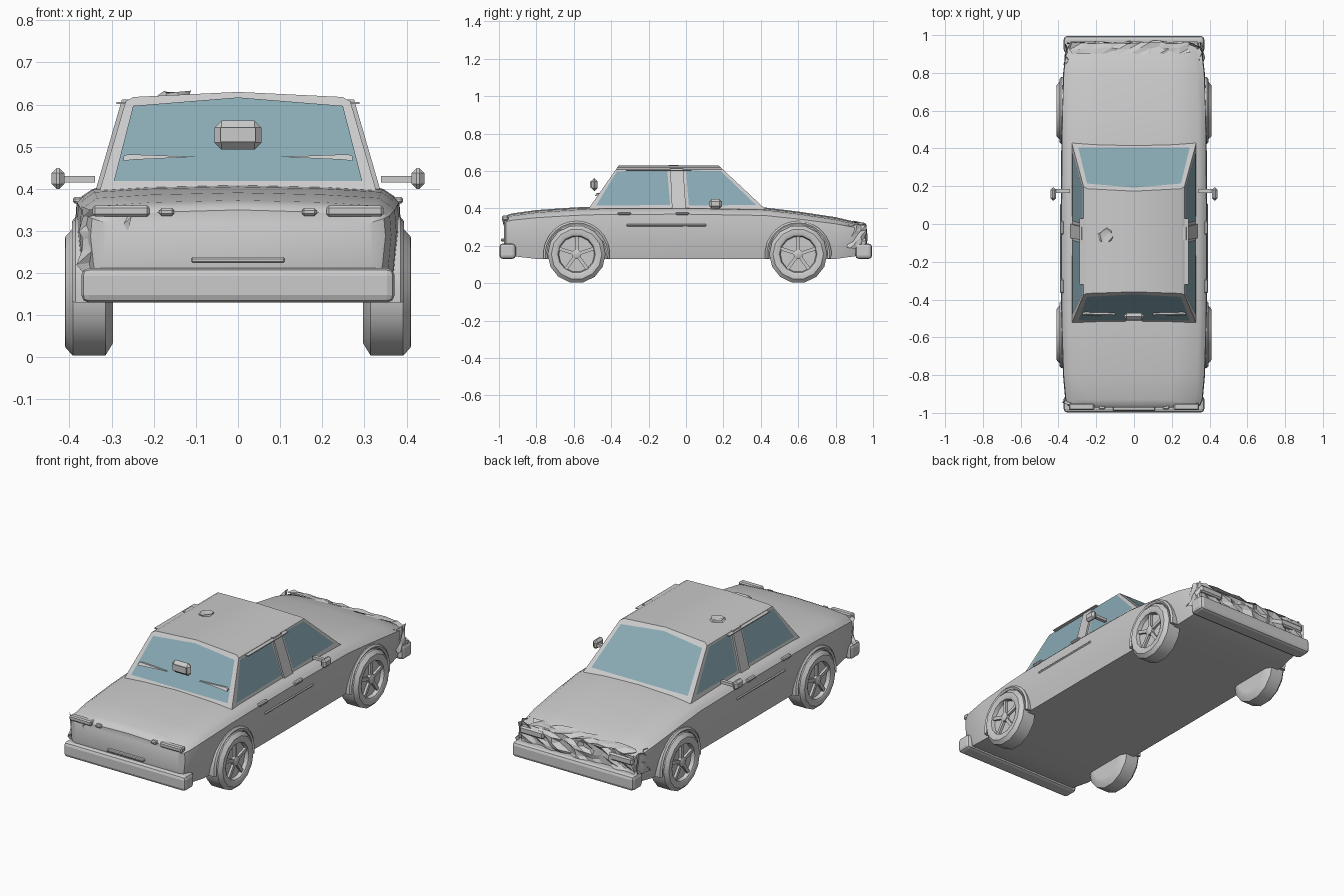
import bpy, bmesh, math, random
from mathutils import Vector, Matrix

if "Cube" in bpy.data.objects:
    bpy.data.objects.remove(bpy.data.objects["Cube"])
random.seed(4)

glass_mat = bpy.data.materials.new("glass_blue")
glass_mat.diffuse_color = (0.25, 0.40, 0.46, 1)
glass_mat.use_nodes = True
glass_mat.node_tree.nodes["Principled BSDF"].inputs["Base Color"].default_value = glass_mat.diffuse_color


def make(name, verts, faces, smooth=True, mat=None, recalc=True):
    bm = bmesh.new()
    vs = [bm.verts.new(v) for v in verts]
    for f in faces:
        bm.faces.new([vs[i] for i in f])
    if recalc:
        bmesh.ops.recalc_face_normals(bm, faces=bm.faces)
    me = bpy.data.meshes.new(name)
    bm.to_mesh(me)
    bm.free()
    ob = bpy.data.objects.new(name, me)
    bpy.context.collection.objects.link(ob)
    if mat:
        me.materials.append(mat)
    if smooth:
        bpy.ops.object.select_all(action='DESELECT')
        bpy.context.view_layer.objects.active = ob
        ob.select_set(True)
        bpy.ops.object.shade_smooth_by_angle(angle=math.radians(32))
    return ob


def box(name, lo, hi, bevel=0.0, segs=1):
    v = [(x, y, z) for x in (lo[0], hi[0]) for y in (lo[1], hi[1]) for z in (lo[2], hi[2])]
    f = [(0, 1, 3, 2), (4, 6, 7, 5), (0, 4, 5, 1), (2, 3, 7, 6), (0, 2, 6, 4), (1, 5, 7, 3)]
    ob = make(name, v, f, smooth=False)
    if bevel:
        m = ob.modifiers.new("bevel", 'BEVEL')
        m.width, m.segments = bevel, segs
    return ob


def loft(name, rings, cap=True, closed=True):
    n = len(rings[0])
    verts = [p for r in rings for p in r]
    faces = [(i * n + j, i * n + (j + 1) % n, (i + 1) * n + (j + 1) % n, (i + 1) * n + j)
             for i in range(len(rings) - 1) for j in range(n if closed else n - 1)]
    if cap:
        faces += [tuple(range(n)), tuple(range((len(rings) - 1) * n, len(rings) * n))]
    return make(name, verts, faces)


def box_sx(name, s, x0, x1, y0, y1, z0, z1, bevel=0.0):
    a, b = sorted((s * x0, s * x1))
    return box(name, (a, y0, z0), (b, y1, z1), bevel)


# Lower body: cross-sections lofted along the length
def section(y, w, zt, zb):
    h = zt - zb
    half = [(0.94 * w, zb), (0.98 * w, zb + .3 * h), (w, zb + .65 * h), (0.99 * w, zb + .86 * h),
            (0.955 * w, zt - .025), (0.89 * w, zt - .008), (0.55 * w, zt), (0, zt + .005)]
    return [(x, y, z) for x, z in half] + [(-x, y, z) for x, z in half[-2::-1]]


stations = [(-.972, .325, .345, .18), (-.962, .35, .357, .16), (-.93, .364, .368, .145),
            (-.80, .376, .386, .13), (-.60, .383, .40, .13), (-.45, .386, .406, .13),
            (.0, .387, .408, .13), (.42, .385, .40, .13), (.60, .382, .378, .13),
            (.80, .375, .348, .13), (.91, .362, .322, .145), (.945, .345, .308, .16)]
loft("body", [section(*s) for s in stations])


# Cabin: sloping planes shared by shell and windows
def rear_y(z): return -.52 + (z - .40) * .70
def front_y(z): return .42 - (z - .40) * 1.07
def side_x(z): return .327 - (z - .40) * .29


def cabin_ring(end_y):
    zs = [(.38, 1), (.40, 1), (.608, 1), (.618, .94)]
    half = [(side_x(z) * k, z) for z, k in zs] + [(0, .63)]
    pts = half + [(-x, z) for x, z in half[-2::-1]]
    return [(x, end_y(z), z) for x, z in pts]


loft("cabin", [cabin_ring(rear_y), cabin_ring(front_y)])


def end_glass(name, fy, off):
    pts = [(-.295, .418), (.295, .418), (.249, .597), (0, .617), (-.249, .597)]
    if off > 0:
        pts.reverse()
    make(name, [(x, fy(z) + off, z) for x, z in pts], [tuple(range(5))], False, glass_mat, False)


end_glass("rear_glass", rear_y, -.004)
end_glass("windshield_glass", front_y, .005)

side_windows = {"rear_side_window": [(-.48, .415), (-.085, .418), (-.10, .602), (-.37, .598)],
                "front_side_window": [(.015, .415), (.375, .418), (.185, .60), (.0, .602)]}
for s in (1, -1):
    for name, pts in side_windows.items():
        p = pts if s > 0 else pts[::-1]
        make(name, [(s * (side_x(z) + .003), y, z) for y, z in p], [(0, 1, 2, 3)], False, glass_mat, False)
    # Door pillar standing slightly proud
    pillar = [[(s * (side_x(z) + d), y, z) for y, z in
               [(-.075, .40), (.0, .40), (-.015, .612), (-.085, .612)]] for d in (-.01, .01)]
    loft("door_pillar", pillar)
    # Roof gutter strips
    box_sx("roof_gutter", s, .255, .288, -.32, .03, .601, .606)


# Wheels: lathed tyre, spokes and hub; open arc for each arch
def lathe(name, profile, s, cy, cz, n, a0=0.0, a1=2 * math.pi, closed=True):
    count = n if closed else n + 1
    rings = []
    for i in range(count):
        a = a0 + (a1 - a0) * i / n
        rings.append([(s * x, cy + r * math.cos(a), cz + r * math.sin(a)) for x, r in profile])
    if closed:
        cols = [[ring[j] for ring in rings] for j in range(len(profile))]
        return loft(name, cols)
    return loft(name, rings)


tyre = [(.297, .105), (.297, .125), (.315, .155), (.392, .155), (.41, .135), (.411, .112),
        (.405, .10), (.385, .095)]
for s in (1, -1):
    for label, cy in (("rear", -.585), ("front", .60)):
        lathe(label + "_wheel", tyre, s, cy, .155, 14)
        lathe(label + "_hub", [(.38, .026), (.401, .026), (.406, .016)], s, cy, .155, 10)
        for k in range(5):
            spoke = box_sx(label + "_spoke", s, .38, .398, -.009, .009, .015, .098)
            spoke.matrix_world = Matrix.Translation((0, cy, .155)) @ Matrix.Rotation(k * math.tau / 5, 4, 'X')
        arch = [(.33, .158), (.388, .158), (.394, .168), (.386, .178), (.33, .178)]
        lathe(label + "_wheel_arch", arch, s, cy, .155, 14, math.radians(-8), math.radians(188), False)

# Bumpers
for name, y0, y1 in (("rear_bumper", -.998, -.91), ("front_bumper", .905, .995)):
    box(name, (-.372, y0, .13), (.372, y1, .212), .018, 2)

# Tail lamps, small lamps, side trim, handles and door mirrors
for s in (1, -1):
    box_sx("tail_lamp", s, .21, .345, -.985, -.95, .334, .361, .006)
    box_sx("small_rear_lamp", s, .152, .187, -.982, -.95, .336, .354, .005)
    box_sx("headlamp", s, .20, .345, .92, .965, .255, .295, .008)
    for y in (-.33, -.02):
        box_sx("door_handle", s, .37, .392, y - .035, y + .035, .365, .381, .005)
    box_sx("side_trim", s, .37, .391, -.32, .11, .303, .318, .006)
    box_sx("mirror_arm", s, .34, .42, .165, .185, .415, .431)
    box_sx("door_mirror", s, .412, .443, .125, .192, .40, .449, .012)
    # Wipers resting on the rear glass
    wiper = [(.10, .476), (.25, .469), (.272, .466), (.272, .478), (.26, .482)]
    loft("wiper", [[(s * x, rear_y(z) - d, z) for x, z in wiper] for d in (.0, .014)])

box("plate_slot", (-.112, -.99, .224), (.112, -.95, .238), .004)
box("view_mirror", (-.056, -.508, .493), (.056, -.472, .562), .017)
box("view_mirror_face", (-.042, -.513, .511), (.042, -.50, .545))


# Dented sheet metal: grids with seeded jitter
def crumple(name, origin, u, v, nu, nv, amount):
    o, u, v = Vector(origin), Vector(u), Vector(v)
    n = u.cross(v).normalized()
    verts = [o + u * (i / nu) + v * (j / nv) + n * random.uniform(-amount, amount)
             + (u / nu + v / nv) * random.uniform(-.25, .25)
             for j in range(nv + 1) for i in range(nu + 1)]
    w = nu + 1
    faces = []
    for j in range(nv):
        for i in range(nu):
            a = j * w + i
            faces += [(a, a + 1, a + w + 1), (a, a + w + 1, a + w)]
    make(name, verts, faces, smooth=False)


crumple("crumpled_nose", (-.345, .958, .20), (.69, 0, 0), (0, -.01, .11), 14, 4, .018)
crumple("crumpled_hood_lip", (-.33, .90, .325), (.62, 0, 0), (0, .06, -.012), 12, 2, .009)
crumple("dented_rear_corner", (-.375, -.94, .20), (.12, -.03, 0), (0, 0, .155), 4, 6, .012)
crumple("dented_front_corner", (-.365, .84, .19), (0, .11, 0), (.01, 0, .12), 4, 4, .012)
crumple("dented_front_corner", (.365, .86, .19), (0, .10, 0), (-.01, 0, .12), 4, 4, .012)

# Torn dent on the roof
tear = [[(-.15 + r * math.cos(a) * random.uniform(.7, 1.2), -.065 + r * math.sin(a) * random.uniform(.7, 1.2),
          z + random.uniform(-.004, .004)) for a in [k * math.tau / 9 for k in range(9)]]
        for r, z in ((.042, .617), (.034, .630), (.014, .624))]
loft("roof_dent", tear)
